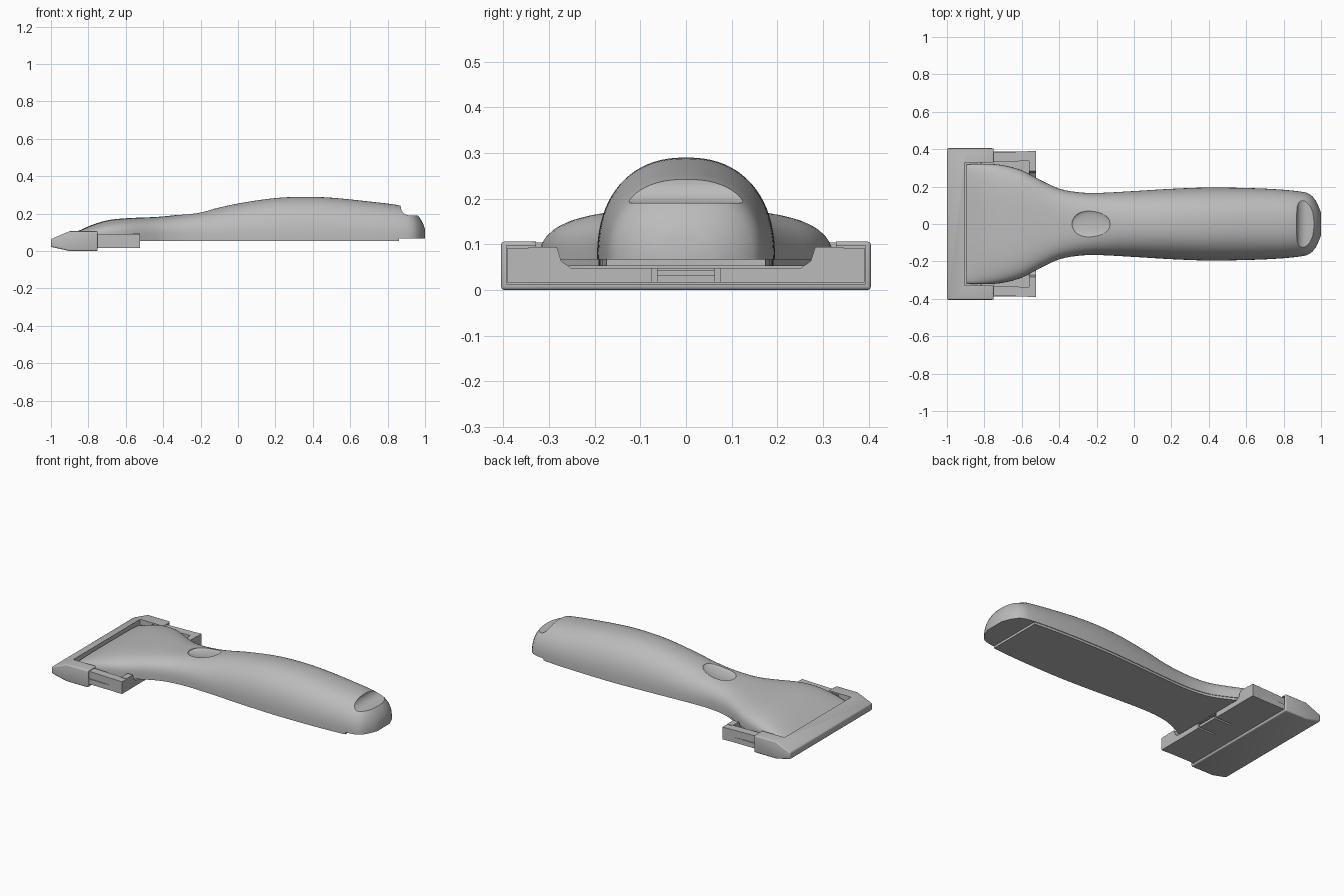
import bpy, bmesh, math
from mathutils import Matrix

cube = bpy.data.objects.get("Cube")
if cube:
    bpy.data.objects.remove(cube, do_unlink=True)

grey = bpy.data.materials.new("plain_grey")
grey.use_nodes = True
colour = (0.5, 0.5, 0.5, 1)
grey.diffuse_color = colour
grey.node_tree.nodes["Principled BSDF"].inputs["Base Color"].default_value = colour


def finish(bm, name):
    bmesh.ops.recalc_face_normals(bm, faces=bm.faces[:])
    mesh = bpy.data.meshes.new(name)
    bm.to_mesh(mesh)
    bm.free()
    mesh.materials.append(grey)
    ob = bpy.data.objects.new(name, mesh)
    bpy.context.scene.collection.objects.link(ob)
    return ob


def box(name, x, y, z):
    bm = bmesh.new()
    bmesh.ops.create_cube(bm, size=1)
    for v in bm.verts:
        v.co = [r[0] if c < 0 else r[1] for c, r in zip(v.co, (x, y, z))]
    return finish(bm, name)


def prism(name, points, axis, low, high):
    """Extrude a flat outline along x, y or z."""
    bm = bmesh.new()
    place = lambda p, d: tuple(p[:axis]) + (d,) + tuple(p[axis:])
    face = bm.faces.new([bm.verts.new(place(p, low)) for p in points])
    new = bmesh.ops.extrude_face_region(bm, geom=[face])["geom"]
    for v in new:
        if isinstance(v, bmesh.types.BMVert):
            v.co[axis] = high
    return finish(bm, name)


def apply(ob, kind, **settings):
    mod = ob.modifiers.new(kind.title(), kind)
    for key, value in settings.items():
        setattr(mod, key, value)
    bpy.ops.object.select_all(action='DESELECT')
    ob.select_set(True)
    bpy.context.view_layer.objects.active = ob
    bpy.ops.object.modifier_apply(modifier=mod.name)


def cut(ob, *cutters):
    for c in cutters:
        apply(ob, 'BOOLEAN', operation='DIFFERENCE', solver='EXACT', object=c)
        bpy.data.objects.remove(c, do_unlink=True)


def smooth(ob, angle=32):
    bpy.ops.object.select_all(action='DESELECT')
    ob.select_set(True)
    bpy.context.view_layer.objects.active = ob
    bpy.ops.object.shade_smooth_by_angle(angle=math.radians(angle))


def curve(keys, x):
    """Smooth cubic interpolation through (x, value) keys."""
    last = len(keys) - 1
    slope = lambda i: ((keys[min(i + 1, last)][1] - keys[max(i - 1, 0)][1])
                       / (keys[min(i + 1, last)][0] - keys[max(i - 1, 0)][0]))
    for i in range(last):
        (a, p), (b, q) = keys[i], keys[i + 1]
        if x <= b:
            d, t = b - a, max(0, (x - a) / (b - a))
            return ((2*t**3 - 3*t*t + 1) * p + (t**3 - 2*t*t + t) * d * slope(i)
                    + (3*t*t - 2*t**3) * q + (t**3 - t*t) * d * slope(i + 1))
    return keys[-1][1]


# Half width and crown height along the grip
WIDTH = [(-.9, .318), (-.8, .322), (-.7, .314), (-.6, .287), (-.5, .235), (-.4, .189),
         (-.3, .17), (-.2, .166), (0, .176), (.2, .188), (.4, .195), (.7, .189),
         (.9, .172), (.95, .152), (.98, .11), (1, .06)]
CROWN = [(-.9, .085), (-.8, .132), (-.7, .164), (-.6, .175), (-.4, .185), (-.2, .211),
         (0, .254), (.2, .283), (.36, .29), (.5, .285), (.7, .265), (.87, .243),
         (.93, .222), (.97, .18), (.99, .145), (1, .115)]
BASE = .067
SEGMENTS = 40

# Grip: rounded sections lofted from the wide head to the butt
stations = [-.895 + i * .035 for i in range(51)] + [.9, .92, .94, .955, .97, .98, .99, 1]
bm = bmesh.new()
rings = []
for x in stations:
    w, h = curve(WIDTH, x), curve(CROWN, x) - BASE
    blend = min(1, max(0, (x + .6) / .5))
    power = 2 / (3.5 - 1.2 * blend)
    ring = []
    for k in range(SEGMENTS + 1):
        a = math.pi * k / SEGMENTS
        c, s = math.cos(a), max(0, math.sin(a))
        s = 0 if k in (0, SEGMENTS) else s
        ring.append(bm.verts.new((x, math.copysign(abs(c)**power, c) * w, BASE + h * s**power)))
    rings.append(ring)
for r, q in zip(rings, rings[1:]):
    for k in range(SEGMENTS + 1):
        j = (k + 1) % (SEGMENTS + 1)
        bm.faces.new((r[k], r[j], q[j], q[k]))
bm.faces.new(rings[0])
bm.faces.new(rings[-1])
grip = finish(bm, "grip")

# Thumb hollow
bm = bmesh.new()
bmesh.ops.create_uvsphere(bm, u_segments=40, v_segments=20, radius=1)
bmesh.ops.transform(bm, verts=bm.verts[:], matrix=(
    Matrix.Translation((-.23, 0, .208)) @ Matrix.Rotation(-.19, 4, 'Y')
    @ Matrix.Diagonal((.105, .075, .018, 1))))
thumb_cutter = finish(bm, "thumb_cutter")

# Curved notch across the top of the butt
arc = [(.92 - .05 * math.cos(math.pi / 2 * i / 8), .238 - .048 * math.sin(math.pi / 2 * i / 8))
       for i in range(9)]
notch_cutter = prism("notch_cutter", arc + [(1.1, .19), (1.1, .35), (.87, .35)], 1, -.3, .3)
cut(grip, thumb_cutter, notch_cutter)
smooth(grip)

# Flat underside plate, stepping up before the butt
xs = [-.88 + 1.74 * i / 50 for i in range(51)]
outline = [(x, curve(WIDTH, x) * .98) for x in xs]
outline += [(x, -y) for x, y in reversed(outline)]
prism("underside_plate", outline, 2, .053, BASE + .001)

# Blade holder: wedge-fronted sleeve with an open pocket for the head
side = [(-1, .022), (-1, .064), (-.9, .106), (-.75, .106), (-.75, 0), (-.9, 0)]
holder = prism("blade_holder", side, 1, -.405, .405)
apply(holder, 'BEVEL', width=.008, segments=3, limit_method='ANGLE', angle_limit=math.radians(50))
cut(holder,
    box("head_pocket", (-.905, -.6), (-.328, .328), (.052, .3)),
    box("tray_pocket", (-.82, -.6), (-.393, .393), (.013, .097)))
smooth(holder, 30)

# Sliding tray floor with a slotted centre tongue
tray = box("tray_floor", (-.815, -.525), (-.388, .388), (.016, .048))
cut(tray, box("tongue_slot", (-.6, -.5), (-.064, .064), (.032, .043)),
    *[box("slit", (-.64, -.5), (y - .006, y + .006), (0, .1)) for y in (-.07, .07)])

# Tray side rails and the sloped stops at their ends
for side_name, s in (("left", 1), ("right", -1)):
    rail = [(-.815, .33), (-.815, .378), (-.525, .391), (-.525, .338)]
    prism(side_name + "_rail", [(x, s * y) for x, y in rail], 2, .016, .092)
    stop = [(.345, .047), (.25, .047), (.273, .063), (.283, .094), (.345, .094)]
    prism(side_name + "_stop", [(s * y, z) for y, z in stop], 0, -.562, -.525)
